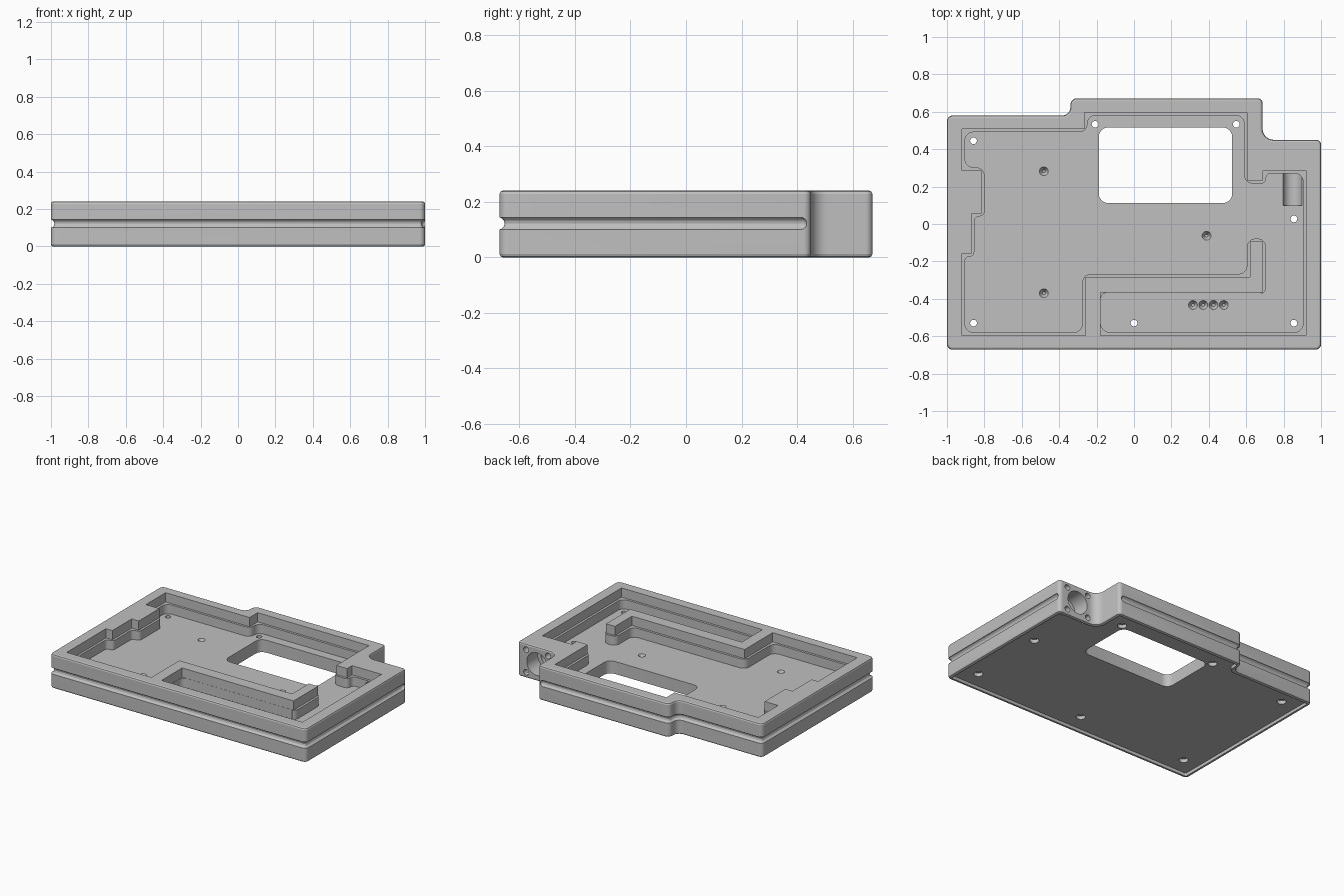
import bpy, bmesh, math
from mathutils import Vector, Matrix

if "Cube" in bpy.data.objects:
    bpy.data.objects.remove(bpy.data.objects["Cube"], do_unlink=True)

HEIGHT, LEDGE, FLOOR, RECESS = 0.24, 0.175, 0.11, 0.022
scene = bpy.context.scene
cutters = []


def offset(corners, d):
    """Shift a counter-clockwise right-angled outline inwards by d."""
    out = []
    for i, (x, y, r) in enumerate(corners):
        p = Vector((x, y))
        u = (p - Vector(corners[i - 1][:2])).normalized()
        v = (Vector(corners[(i + 1) % len(corners)][:2]) - p).normalized()
        q = p + d * Vector((-u.y - v.y, u.x + v.x))
        convex = u.x * v.y - u.y * v.x > 0
        out.append((q.x, q.y, max(r - d if convex else r + d, 0)))
    return out


def rounded(corners, closed=True, steps=6):
    """Replace each right-angled corner (x, y, radius) by an arc."""
    pts, n = [], len(corners)
    for i, (x, y, r) in enumerate(corners):
        p = Vector((x, y))
        if r < 0.001 or (not closed and i in (0, n - 1)):
            pts.append(p)
            continue
        u = Vector(corners[i - 1][:2]) - p
        v = Vector(corners[(i + 1) % n][:2]) - p
        r = min(r, 0.48 * u.length, 0.48 * v.length)
        u.normalize()
        v.normalize()
        for k in range(steps + 1):
            t = math.pi / 2 * k / steps
            pts.append(p + r * (u + v) - r * (v * math.cos(t) + u * math.sin(t)))
    return pts


def add_object(name, data, cutter=True):
    ob = bpy.data.objects.new(name, data)
    scene.collection.objects.link(ob)
    if cutter:
        ob.hide_render = True
        cutters.append(ob)
    return ob


def from_bmesh(name, bm, cutter=True):
    bmesh.ops.recalc_face_normals(bm, faces=bm.faces)
    mesh = bpy.data.meshes.new(name)
    bm.to_mesh(mesh)
    bm.free()
    return add_object(name, mesh, cutter)


def prism(name, pts, z0, z1, edge=0, cutter=True):
    bm = bmesh.new()
    face = bm.faces.new([bm.verts.new((p.x, p.y, z0)) for p in pts])
    ext = bmesh.ops.extrude_face_region(bm, geom=[face])["geom"]
    bmesh.ops.translate(bm, vec=(0, 0, z1 - z0),
                        verts=[g for g in ext if isinstance(g, bmesh.types.BMVert)])
    if edge:
        rims = [e for e in bm.edges if abs(e.verts[0].co.z - e.verts[1].co.z) < 1e-5]
        bmesh.ops.bevel(bm, geom=rims, offset=edge, segments=2, profile=0.5, affect='EDGES')
    return from_bmesh(name, bm, cutter)


def drill(name, start, end, r0, r1=None, sides=24):
    a, b = Vector(start), Vector(end)
    turn = (b - a).to_track_quat('Z', 'Y').to_matrix().to_4x4()
    bm = bmesh.new()
    bmesh.ops.create_cone(bm, cap_ends=True, segments=sides, radius1=r0,
                          radius2=r0 if r1 is None else r1, depth=(b - a).length,
                          matrix=Matrix.Translation((a + b) / 2) @ turn)
    return from_bmesh(name, bm)


# Outer body with softened rims
outline = [(.687, .45, .06), (.687, .672, .025), (-.34, .672, .035), (-.34, .58, .05),
           (-1, .58, .03), (-1, -.672, .03), (1, -.672, .03), (1, .45, .025)]
body = prism("case_body", rounded(outline), 0, HEIGHT, 0.012, cutter=False)

# Two-level cavity with the hooked inner wall left standing
cavity = [(-.92, -.595), (-.26, -.595), (-.26, -.283), (.62, -.283), (.62, -.094),
          (.69, -.094), (.69, -.365), (-.18, -.365), (-.18, -.595), (.92, -.595),
          (.92, .287), (.69, .287), (.69, .232), (.605, .232), (.605, .597),
          (-.265, .597), (-.265, .507), (-.92, .507), (-.92, .287), (-.815, .287),
          (-.815, .057), (-.87, .057), (-.87, -.158), (-.92, -.158)]
upper = [(x, y, 0) for x, y in cavity]
prism("upper_cavity_cutter", rounded(upper), LEDGE, HEIGHT + .1)
lower = [(x, y, .045) for x, y, r in offset(upper, .016)]
prism("lower_cavity_cutter", rounded(lower), FLOOR, HEIGHT + .1)
pocket = [(-.179, -.579, .05), (.689, -.579, 0), (.689, -.366, .02), (-.179, -.366, .04)]
prism("front_pocket_cutter", rounded(pocket), FLOOR, HEIGHT + .1)

# Window through the floor and recess under the base
window = [(-.188, .112, .05), (.525, .112, .05), (.525, .516, .05), (-.188, .516, .05)]
prism("window_cutter", rounded(window), -.1, FLOOR + .03)
prism("base_recess_cutter", rounded(offset(outline, .022)), -.1, RECESS)

# Round groove that follows the outside, stopping short of the port
path = offset(outline, -.004)[1:]
path[0] = (path[0][0] - .045, path[0][1], 0)
path[-1] = (path[-1][0], path[-1][1] - .04, 0)
curve = bpy.data.curves.new("groove_path", 'CURVE')
curve.dimensions = '3D'
curve.bevel_depth, curve.bevel_resolution, curve.use_fill_caps = .0225, 4, True
pts = rounded(path, closed=False)
spline = curve.splines.new('POLY')
spline.points.add(len(pts) - 1)
for sp, p in zip(spline.points, pts):
    sp.co = (p.x, p.y, .122, 1)
tube = add_object("groove_curve", curve, cutter=False)
bpy.context.view_layer.update()
swept = bpy.data.meshes.new_from_object(tube.evaluated_get(bpy.context.evaluated_depsgraph_get()))
bpy.data.objects.remove(tube, do_unlink=True)
bm = bmesh.new()
bm.from_mesh(swept)
bmesh.ops.remove_doubles(bm, verts=bm.verts, dist=1e-5)
from_bmesh("groove_cutter", bm)
for p in (pts[0], pts[-1]):
    bm = bmesh.new()
    bmesh.ops.create_uvsphere(bm, u_segments=20, v_segments=12, radius=.0222,
                              matrix=Matrix.Translation((p.x, p.y, .122)))
    from_bmesh("groove_end_cutter", bm)

# Through holes, widened underneath
for x, y in [(-.858, .445), (-.208, .533), (.547, .533), (.855, .027),
             (.855, -.53), (0, -.53), (-.858, -.53)]:
    drill("screw_hole_cutter", (x, y, -.1), (x, y, FLOOR + .03), .018)
    drill("screw_seat_cutter", (x, y, -.1), (x, y, RECESS + .025), .03)

# Blind tapered holes in the floor
blind = [(-.482, .282), (-.482, -.37), (.388, -.063)]
blind += [(.315 + .055 * i, -.433) for i in range(4)]
for x, y in blind:
    drill("blind_hole_cutter", (x, y, FLOOR - .03), (x, y, FLOOR + .005), .008, .0265)

# Stepped connector port with four fixing holes
px, pz = .848, .12
drill("port_cutter", (px, .5, pz), (px, .33, pz), .08, sides=40)
drill("port_bore_cutter", (px, .4, pz), (px, .1, pz), .052, sides=32)
for sx in (-1, 1):
    for sz in (-1, 1):
        x, z = px + sx * .085, pz + sz * .08
        drill("port_screw_cutter", (x, .5, z), (x, .39, z), .02)

# Cut everything out and keep the result
for c in cutters:
    mod = body.modifiers.new(c.name, 'BOOLEAN')
    mod.operation, mod.solver, mod.object = 'DIFFERENCE', 'EXACT', c
bpy.context.view_layer.update()
result = bpy.data.meshes.new_from_object(body.evaluated_get(bpy.context.evaluated_depsgraph_get()))
body.modifiers.clear()
body.data = result
for c in cutters:
    bpy.data.objects.remove(c, do_unlink=True)

# Plain grey finish
grey = bpy.data.materials.new("plain_grey")
grey.use_nodes = True
colour = (.53, .53, .53, 1)
grey.diffuse_color = colour
grey.node_tree.nodes["Principled BSDF"].inputs["Base Color"].default_value = colour
result.materials.clear()
result.materials.append(grey)

for ob in bpy.context.selected_objects:
    ob.select_set(False)
body.select_set(True)
bpy.context.view_layer.objects.active = body
bpy.ops.object.shade_smooth_by_angle(angle=math.radians(20))
